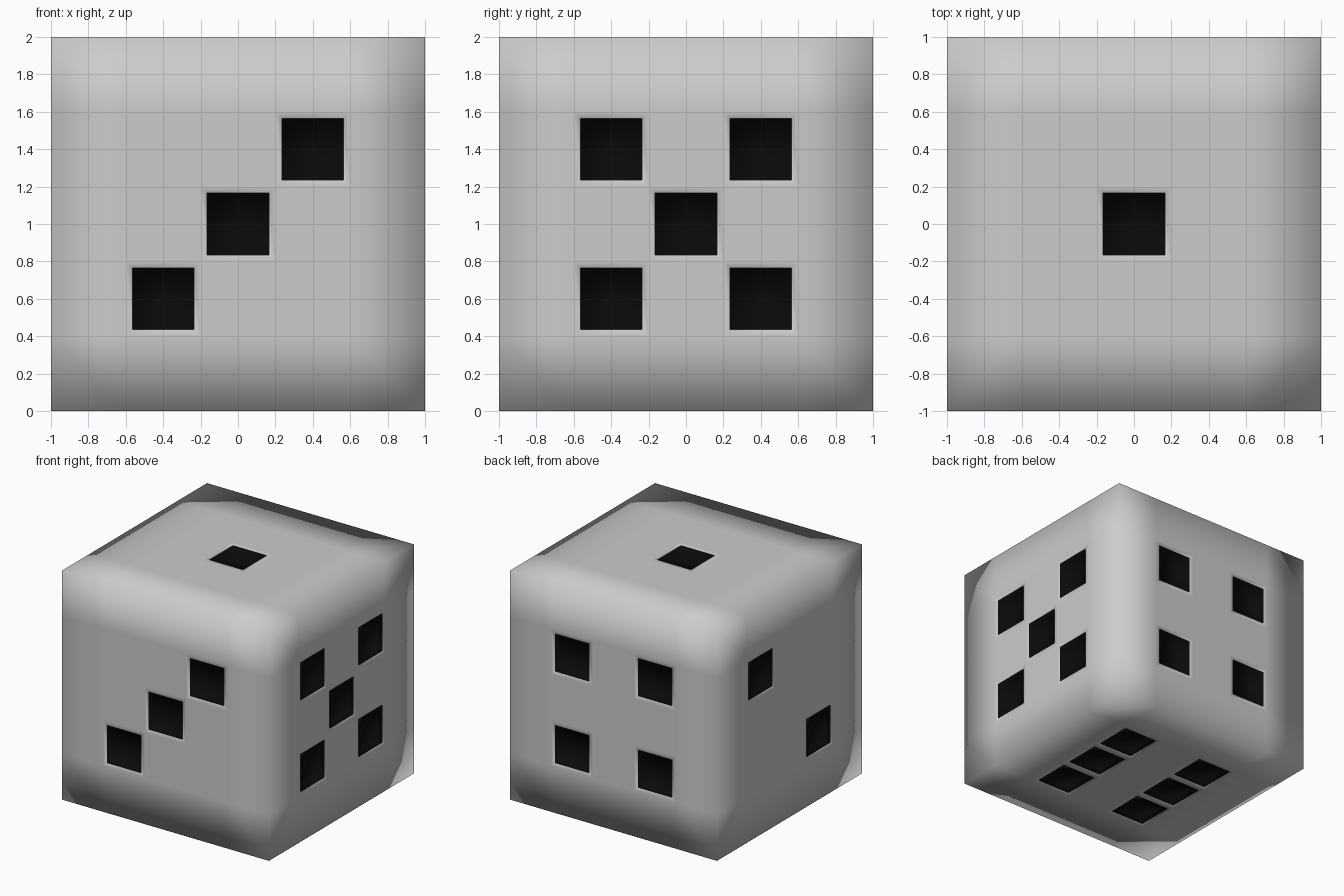
import bpy, bmesh
from mathutils import Vector

if "Cube" in bpy.data.objects:
    bpy.data.objects.remove(bpy.data.objects["Cube"])

CUTS = (-1, -0.6, -0.2, 0.2, 0.6, 1)
DEPTH = 0.05

# pip cells on each face: outward direction -> pip centres (world, cube centred on z = 1)
PIPS = {
    (0, -1, 0): [(-.4, -1, .6), (0, -1, 1), (.4, -1, 1.4)],
    (1, 0, 0): [(1, y, 1 + z) for y in (-.4, .4) for z in (-.4, .4)] + [(1, 0, 1)],
    (0, 0, 1): [(0, 0, 2)],
    (0, 1, 0): [(x, 1, 1 + z) for x in (-.4, .4) for z in (-.4, .4)],
    (-1, 0, 0): [(-1, .4, 1.4), (-1, -.4, .6)],
    (0, 0, -1): [(x, y, 0) for x in (-.4, .4) for y in (-.4, 0, .4)],
}

# cube divided into 5 x 5 cells per face
bm = bmesh.new()
bmesh.ops.create_cube(bm, size=2)
bmesh.ops.translate(bm, verts=bm.verts, vec=(0, 0, 1))
for axis in range(3):
    for c in CUTS[1:-1]:
        normal, point = Vector(), Vector((0, 0, 1))
        normal[axis] = 1
        point[axis] += c
        bmesh.ops.bisect_plane(bm, geom=bm.verts[:] + bm.edges[:] + bm.faces[:],
                               plane_co=point, plane_no=normal)

# recessed black pips: inset each cell, then sink it
for direction, centres in PIPS.items():
    d = Vector(direction)
    for centre in centres:
        face = min(bm.faces, key=lambda f: (f.calc_center_median() - Vector(centre)).length)
        bmesh.ops.inset_individual(bm, faces=[face], thickness=0.05)
        walls = bmesh.ops.inset_individual(bm, faces=[face], thickness=0)
        bmesh.ops.translate(bm, verts=face.verts, vec=-d * DEPTH)
        for f in walls["faces"] + [face]:
            f.material_index = 1

for f in bm.faces:
    f.smooth = True
bm.normal_update()
mesh = bpy.data.meshes.new("die")
bm.to_mesh(mesh)
bm.free()
die = bpy.data.objects.new("die", mesh)
bpy.context.collection.objects.link(die)

# materials: plain body and black pips
body = bpy.data.materials.new("body")
black = bpy.data.materials.new("pip_black")
black.diffuse_color = (0.003, 0.003, 0.003, 1)
black.use_nodes = True
black.node_tree.nodes["Principled BSDF"].inputs["Base Color"].default_value = black.diffuse_color
mesh.materials.append(body)
mesh.materials.append(black)
